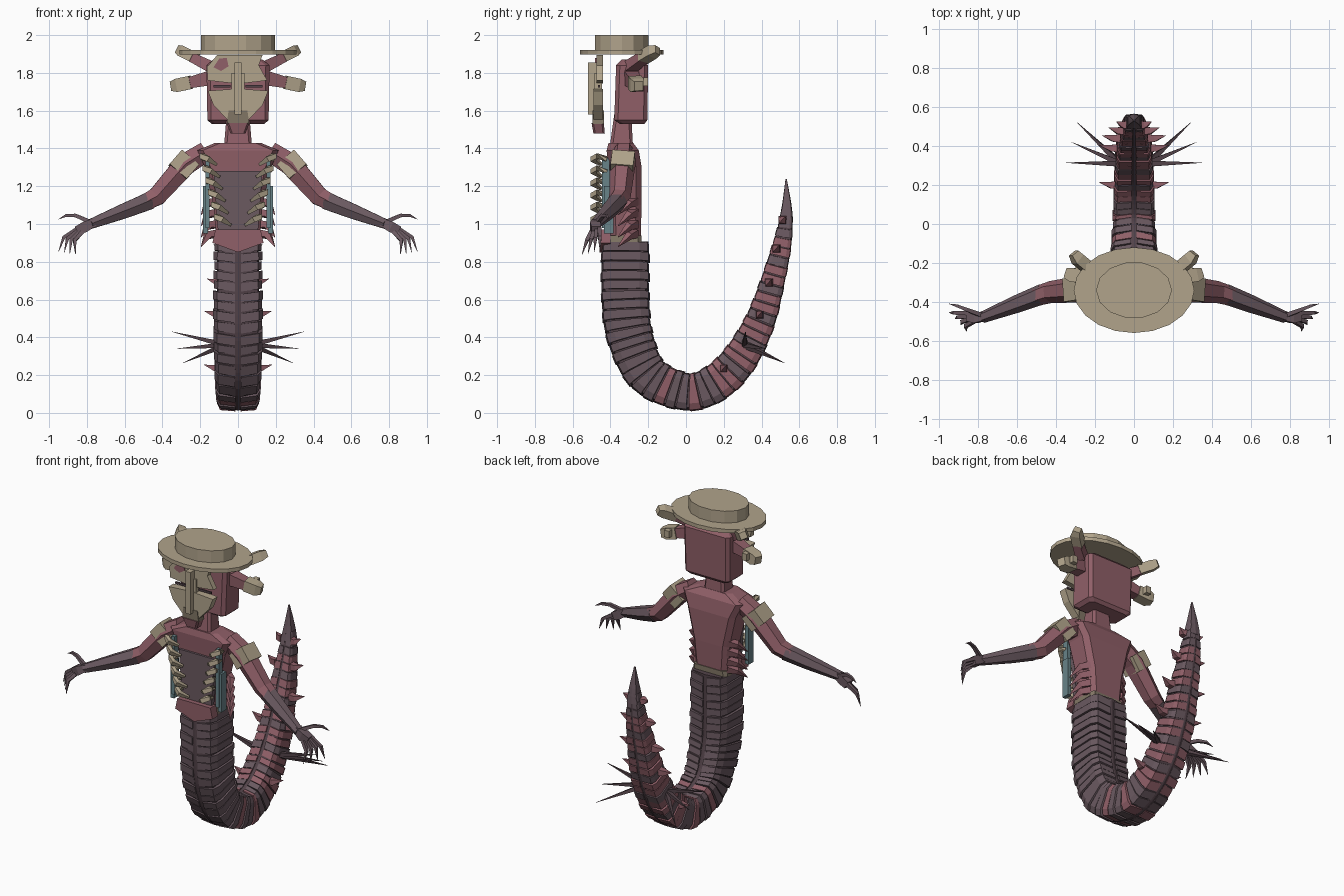
import bpy, bmesh, math
from mathutils import Vector

cube = bpy.data.objects.get("Cube")
if cube:
    bpy.data.objects.remove(cube, do_unlink=True)


def material(name, colour):
    mat = bpy.data.materials.new(name)
    mat.use_nodes = True
    mat.diffuse_color = (*colour, 1)
    mat.node_tree.nodes["Principled BSDF"].inputs["Base Color"].default_value = (*colour, 1)
    return mat


BONE = material("bone tan", (0.44, 0.37, 0.26))
FLESH = material("dusty red", (0.28, 0.115, 0.138))
SHELL = material("dark plum", (0.145, 0.1, 0.118))
CORE = material("deep plum", (0.085, 0.055, 0.066))
TEAL = material("slate teal", (0.14, 0.23, 0.25))
BELT = material("dull olive", (0.22, 0.18, 0.13))


# Each solid is a list of rings, each ring a list of points
def make(name, solids, mat):
    bm = bmesh.new()
    for rings in solids:
        rows = [[bm.verts.new(p) for p in ring] for ring in rings]
        for a, b in zip(rows, rows[1:]):
            n = len(a)
            for i in range(n):
                j = (i + 1) % n
                bm.faces.new((a[i], a[j], b[j], b[i]))
        bm.faces.new(rows[0])
        bm.faces.new(rows[-1])
    bmesh.ops.recalc_face_normals(bm, faces=bm.faces)
    mesh = bpy.data.meshes.new(name)
    bm.to_mesh(mesh)
    bm.free()
    mesh.materials.append(mat)
    obj = bpy.data.objects.new(name, mesh)
    bpy.context.collection.objects.link(obj)
    return obj


def flip(rings):
    return [[Vector((-p[0], p[1], p[2])) for p in ring] for ring in rings]


def both(solids):
    return solids + [flip(s) for s in solids]


def block(x0, x1, y0, y1, z0, z1):
    return [[Vector((x, y, z)) for x, y in ((x0, y0), (x1, y0), (x1, y1), (x0, y1))] for z in (z0, z1)]


def plate(outline, y0, y1):
    return [[Vector((x, y, z)) for x, z in outline] for y in (y0, y1)]


def tube(points, radii, sides=4):
    pts = [Vector(p) for p in points]
    rings = []
    for i, p in enumerate(pts):
        t = (pts[min(i + 1, len(pts) - 1)] - pts[max(i - 1, 0)]).normalized()
        u = t.cross(Vector((0, 1, 0)))
        if u.length < 0.1:
            u = t.cross(Vector((0, 0, 1)))
        u.normalize()
        v = t.cross(u)
        angles = [math.tau * (k + 0.5) / sides for k in range(sides)]
        rings.append([p + radii[i] * (u * math.cos(a) + v * math.sin(a)) for a in angles])
    return rings


def disc(rx, ry, z0, z1, sides):
    angles = [math.tau * k / sides for k in range(sides)]
    return [[Vector((rx * math.cos(a), ry * math.sin(a) - 0.34, z)) for a in angles] for z in (z0, z1)]


# Stack of bevelled rectangles: height, half width, front, back
def stack(levels, bevel):
    rings = []
    for z, w, f, b in levels:
        c = bevel
        corners = ((-w + c, f), (w - c, f), (w, f + c), (w, b - c),
                   (w - c, b), (c - w, b), (-w, b - c), (-w, f + c))
        rings.append([Vector((x, y, z)) for x, y in corners])
    return rings


# Hat
make("hat_brim", [disc(0.31, 0.22, 1.897, 1.922, 20)], BONE)
make("hat_crown", [disc(0.195, 0.145, 1.922, 2.0, 14)], BONE)

# Head, neck and horns
make("head", [stack([(1.53, 0.14, -0.35, -0.22), (1.55, 0.162, -0.38, -0.205),
                     (1.84, 0.167, -0.37, -0.2), (1.87, 0.13, -0.34, -0.23)], 0.02)], FLESH)
make("neck", [stack([(1.4, 0.075, -0.405, -0.28), (1.58, 0.06, -0.38, -0.29)], 0.015)], FLESH)
upper_stem = tube([(0.12, -0.31, 1.82), (0.25, -0.22, 1.885)], (0.045, 0.035))
lower_stem = tube([(0.14, -0.29, 1.775), (0.27, -0.27, 1.745)], (0.055, 0.04))
make("horn_stems", both([upper_stem, lower_stem]), FLESH)
upper_tip = tube([(0.23, -0.23, 1.88), (0.29, -0.18, 1.91), (0.31, -0.15, 1.92)], (0.042, 0.042, 0.03))
lower_tip = tube([(0.25, -0.272, 1.75), (0.32, -0.26, 1.735), (0.35, -0.25, 1.73)], (0.05, 0.05, 0.035))
knob = block(0.265, 0.3, -0.25, -0.2, 1.73, 1.775)
make("horn_tips", both([upper_tip, lower_tip, knob]), BONE)

# Floating mask
forehead = [(-0.11, 1.895), (-0.165, 1.83), (-0.16, 1.76), (-0.03, 1.745),
            (0.03, 1.745), (0.155, 1.76), (0.11, 1.84), (0.13, 1.895)]
cheek = [(0.02, 1.715), (0.16, 1.705), (0.13, 1.63), (0.055, 1.55), (0.02, 1.57)]
make("mask_forehead", [plate(forehead, -0.475, -0.44)], BONE)
make("mask_cheeks", both([plate(cheek, -0.49, -0.44)]), BONE)
make("mask_nose", [block(-0.018, 0.018, -0.52, -0.475, 1.58, 1.855)], BONE)
make("mask_bridge", [block(-0.035, 0.035, -0.485, -0.445, 1.57, 1.8)], BONE)
make("mask_stain", [plate([(-0.13, 1.83), (-0.1, 1.875), (-0.06, 1.88), (-0.05, 1.835), (-0.09, 1.81)],
                          -0.481, -0.474)], FLESH)
make("mask_eyes", both([block(0.04, 0.13, -0.465, -0.455, 1.722, 1.735)]), CORE)
make("mask_mouth", [plate([(-0.05, 1.6), (0.05, 1.6), (0.06, 1.53), (-0.06, 1.53)], -0.494, -0.435)], BELT)
make("mask_jaw", [stack([(1.48, 0.04, -0.49, -0.43), (1.535, 0.06, -0.5, -0.435)], 0.01)], FLESH)

# Torso
make("torso", [stack([(0.92, 0.115, -0.4, -0.24), (1.1, 0.13, -0.405, -0.235), (1.3, 0.175, -0.415, -0.235),
                      (1.39, 0.215, -0.42, -0.25), (1.43, 0.12, -0.41, -0.28)], 0.03)], FLESH)
make("chest_panel", [plate([(-0.13, 1.28), (0.13, 1.28), (0.105, 0.95), (-0.105, 0.95)], -0.428, -0.4)], SHELL)
make("pelvis_plate", [plate([(-0.12, 0.97), (0.12, 0.97), (0.135, 0.9), (0, 0.85), (-0.135, 0.9)],
                            -0.458, -0.4)], FLESH)
make("belt", [stack([(0.905, 0.125, -0.42, -0.235), (0.94, 0.12, -0.42, -0.235)], 0.02)], BELT)
make("side_straps", both([block(0.15, 0.172, -0.445, -0.405, 0.98, 1.36),
                          block(0.16, 0.185, -0.435, -0.385, 0.95, 1.2)]), TEAL)

# Ribs and waist barbs
ribs = []
for i in range(6):
    x, z = 0.19 - 0.015 * i, 1.345 - 0.064 * i
    ribs.append(tube([(x - 0.01, -0.42, z), (x, -0.47, z + 0.015), (x - 0.03, -0.49, z),
                      (x - 0.075, -0.45, z - 0.03)], (0.014, 0.019, 0.021, 0.01)))
make("ribs", both(ribs), BONE)
barbs = [tube([(0.11, -0.27, z), (0.16, -0.3, z - 0.01), (0.195, -0.36, z - 0.07)], (0.03, 0.025, 0.002))
         for z in (1.12, 1.06, 1.0, 0.95)]
make("waist_barbs", both(barbs), FLESH)

# Arms
make("upper_arms", both([tube([(0.17, -0.33, 1.385), (0.28, -0.335, 1.315), (0.43, -0.35, 1.145),
                               (0.5, -0.37, 1.11)], (0.06, 0.068, 0.057, 0.05), 6)]), FLESH)
make("arm_bands", both([tube([(0.255, -0.33, 1.35), (0.32, -0.34, 1.275)], (0.085, 0.085))]), BONE)
make("forearms", both([tube([(0.47, -0.36, 1.122), (0.6, -0.41, 1.07), (0.78, -0.48, 1.0)],
                            (0.053, 0.046, 0.03), 6)]), SHELL)
make("palms", both([tube([(0.76, -0.475, 1.01), (0.81, -0.48, 0.985), (0.85, -0.475, 0.965)],
                         (0.028, 0.04, 0.035))]), SHELL)
fingers = [tube([(0.78, -0.47, 1.01), (0.86, -0.44, 1.045), (0.91, -0.42, 1.045), (0.95, -0.41, 1.025)],
                (0.016, 0.013, 0.01, 0.001))]
for i in range(4):
    tip = Vector((0.95 - 0.03 * i, -0.455 - 0.032 * i, 0.855 - 0.006 * i))
    base = Vector((0.85 - 0.008 * i, -0.458 - 0.014 * i, 0.975 - 0.006 * i))
    knuckle = base.lerp(tip, 0.5) + Vector((0.022, 0, 0.015))
    fingers.append(tube([base, knuckle, tip], (0.016, 0.013, 0.001)))
make("fingers", both(fingers), SHELL)

# Tail path: y, z, thickness, half width
PATH = [(-0.32, 0.91, 0.26, 0.128), (-0.32, 0.6, 0.26, 0.132), (-0.295, 0.4, 0.25, 0.13),
        (-0.2, 0.2, 0.225, 0.122), (0, 0.112, 0.205, 0.112), (0.15, 0.155, 0.205, 0.105),
        (0.28, 0.28, 0.195, 0.1), (0.39, 0.48, 0.165, 0.09), (0.46, 0.7, 0.13, 0.075),
        (0.51, 0.9, 0.1, 0.055), (0.532, 1.06, 0.06, 0.035), (0.53, 1.24, 0.006, 0.004)]
PATH = [Vector(p) for p in PATH]


def spline(t):
    i = min(int(t), len(PATH) - 2)
    f = t - i
    a, b, c, d = (PATH[min(max(k, 0), len(PATH) - 1)] for k in (i - 1, i, i + 1, i + 2))
    return b + 0.5 * f * ((c - a) + f * ((2 * a - 5 * b + 4 * c - d) + f * (3 * (b - c) + d - a)))


samples = [spline(k * 0.02) for k in range(50 * (len(PATH) - 1) + 1)]
lengths = [0.0]
for a, b in zip(samples, samples[1:]):
    lengths.append(lengths[-1] + (b - a).to_2d().length)


# Centre, tangent, outward normal, thickness and half width at a distance
def frame(s):
    k = next((i for i, l in enumerate(lengths) if l >= s), len(lengths) - 1)
    k = min(max(k, 1), len(lengths) - 2)
    p = samples[k]
    d = (samples[k + 1] - samples[k - 1]).to_2d().normalized()
    return Vector((0, p[0], p[1])), Vector((0, d.x, d.y)), Vector((0, d.y, -d.x)), p[2], p[3]


def section(s, shape, slant):
    c, t, n, thick, w = frame(s)
    return [c + Vector((x * w, 0, 0)) + n * (y * thick / 2) + t * (slant * w * (1 - abs(x))) for x, y in shape]


total = lengths[-1]
core = [(0, 0.97), (0.8, 0.82), (0.85, 0), (0.8, -0.82), (0, -0.93), (-0.8, -0.82), (-0.85, 0), (-0.8, 0.82)]
make("tail_core", [[section(total * k / 60, core, 0) for k in range(61)]], CORE)
make("tail_tip", [[section(total * (0.9 + k / 50), [(x * 1.12, y * 1.1) for x, y in core], 0)
                   for k in range(6)]], SHELL)

# Overlapping half plates along the tail
half = [(0.12, 1.0), (0.85, 0.94), (1, 0.6), (1, -0.6), (0.85, -0.94), (0.12, -1.0)]
plates = {True: [], False: []}
count = 42
step = total * 0.93 / count
for i in range(count):
    s = i * step
    y, z = frame(s)[0].yz
    red = (y > 0.12 and z < 0.95 and i % 3 != 0) or (-0.19 < y <= 0.12 and i % 3 == 1)
    grow = 1.0 if i % 2 else 0.96
    shape = [(x * grow, h * grow) for x, h in half]
    plates[red].append([section(s + step * e, shape, 0.14) for e in (0.04, 0.88)])
make("tail_plates_dark", both(plates[False]), SHELL)
make("tail_plates_red", both(plates[True]), FLESH)

# Tail spines
short = [(0.2, 0.235, 0.18), (0.39, 0.52, 0.18), (0.44, 0.69, 0.165), (0.48, 0.87, 0.13), (0.51, 1.02, 0.09)]
spines = [tube([(x * 0.42, y, z), (x * 0.65, y, z), (x, y + 0.015, z + 0.02)], (0.03, 0.024, 0.001))
          for y, z, x in short]
make("short_spines", both(spines), FLESH)
tips = [(0.35, 0.315, 0.43), (0.32, 0.42, 0.34), (0.29, 0.52, 0.265)]
make("long_spines", both([tube([(0.07, 0.31, 0.36), tip], (0.022, 0.001)) for tip in tips]), CORE)
